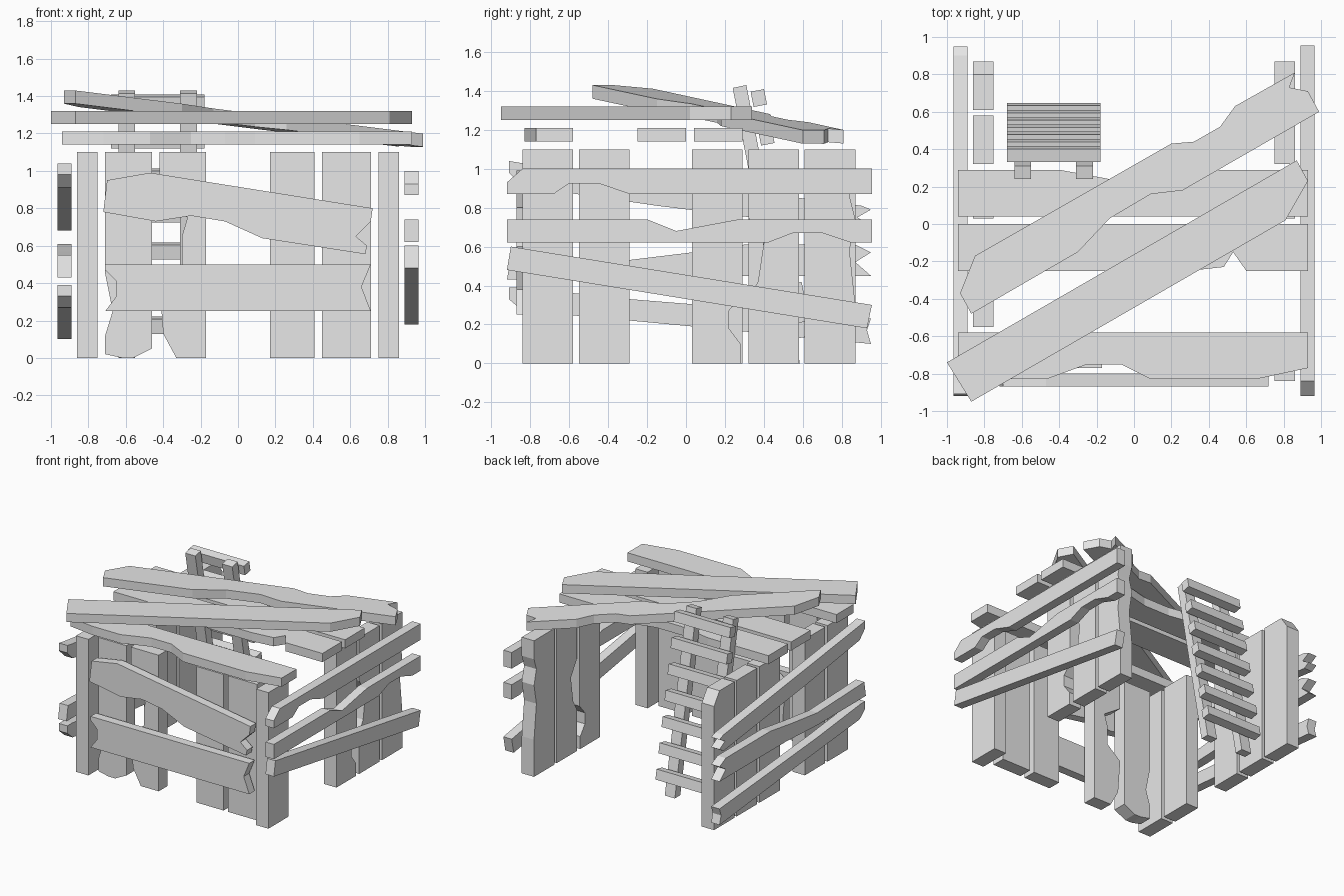
import bpy
import bmesh
import math
from mathutils import Vector

default_cube = bpy.data.objects.get("Cube")
if default_cube:
    bpy.data.objects.remove(default_cube, do_unlink=True)

wood = bpy.data.materials.new("pale_grey_wood")
wood.use_nodes = True
wood.diffuse_color = (0.8, 0.8, 0.8, 1)
wood.node_tree.nodes["Principled BSDF"].inputs["Base Color"].default_value = wood.diffuse_color

# Each plane maps an outline point (u, v) and a depth d to model space
PLANES = {
    "front": lambda u, v, d: Vector((u, d, v)),
    "side": lambda u, v, d: Vector((d, u, v)),
    "top": lambda u, v, d: Vector((u, v, d)),
}


def plank(name, plane, outline, start, end, slope=None):
    """Extrude an outline drawn on a plane from one depth to another."""
    place = PLANES[plane]
    mesh_builder = bmesh.new()
    corners = [mesh_builder.verts.new(place(u, v, start)) for u, v in outline]
    face = mesh_builder.faces.new(corners)
    extruded = bmesh.ops.extrude_face_region(mesh_builder, geom=[face])
    moved = [item for item in extruded["geom"] if isinstance(item, bmesh.types.BMVert)]
    bmesh.ops.translate(mesh_builder, verts=moved, vec=place(0, 0, end - start))
    if slope:
        for vert in mesh_builder.verts:
            vert.co.z += slope(vert.co)
    bmesh.ops.recalc_face_normals(mesh_builder, faces=mesh_builder.faces)
    mesh = bpy.data.meshes.new(name)
    mesh_builder.to_mesh(mesh)
    mesh_builder.free()
    mesh.materials.append(wood)
    plank_object = bpy.data.objects.new(name, mesh)
    bpy.context.collection.objects.link(plank_object)
    return plank_object


def rectangle(left, right, bottom, top):
    return [(left, bottom), (right, bottom), (right, top), (left, top)]


WALL_TOP = 1.1
WALL_IN, WALL_OUT = 0.75, 0.86
RAIL_IN, RAIL_OUT = 0.89, 0.965
FRONT_OUT, FRONT_IN = -0.77, -0.66

# Upright boards of the right wall (-x)
right_wall = {
    "right_wall_corner_board": rectangle(-.84, -.58, 0, WALL_TOP),
    "right_wall_second_board": rectangle(-.55, -.29, 0, WALL_TOP),
    "right_wall_third_board": rectangle(.03, .29, 0, WALL_TOP),
    "right_wall_fourth_board": rectangle(.32, .58, 0, WALL_TOP),
    "right_wall_back_board": [
        (.61, 0), (.87, 0), (.87, 1), (.8, WALL_TOP), (.61, WALL_TOP)],
}
for name, outline in right_wall.items():
    plank(name, "side", outline, -WALL_OUT, -WALL_IN)

# Upright boards of the left wall (+x), with broken edges
left_wall = {
    "left_wall_corner_board": rectangle(-.84, -.58, 0, WALL_TOP),
    "left_wall_inner_board": [
        (.03, 0), (.28, 0), (.28, .1), (.22, .18), (.22, .27), (.29, .35),
        (.29, WALL_TOP), (.03, WALL_TOP)],
    "left_wall_middle_board": [
        (.32, 0), (.58, 0), (.58, WALL_TOP), (.32, WALL_TOP),
        (.32, .75), (.4, .62), (.37, .42), (.32, .33)],
    "left_wall_back_board": [
        (.61, 0), (.87, 0), (.87, .3), (.84, .58), (.87, .74), (.84, .86),
        (.87, .95), (.87, WALL_TOP), (.61, WALL_TOP)],
}
for name, outline in left_wall.items():
    plank(name, "side", outline, WALL_IN, WALL_OUT)

# Upright boards of the front wall, broken on the right half
front_wall = {
    "front_wall_broken_outer_board": [
        (-.71, .02), (-.62, 0), (-.56, 0), (-.46, .05), (-.46, WALL_TOP),
        (-.71, WALL_TOP), (-.71, .45), (-.67, .25), (-.71, .12)],
    "front_wall_broken_inner_board": [
        (-.33, 0), (-.17, 0), (-.17, WALL_TOP), (-.42, WALL_TOP), (-.42, .85),
        (-.27, .75), (-.3, .65), (-.3, .5), (-.42, .4), (-.4, .13)],
    "front_wall_inner_board": rectangle(.17, .41, 0, WALL_TOP),
    "front_wall_outer_board": rectangle(.45, .71, 0, WALL_TOP),
}
for name, outline in front_wall.items():
    plank(name, "front", outline, FRONT_OUT, FRONT_IN)

# Cross planks nailed to the front
plank("front_lower_cross_plank", "front", [
    (-.71, .25), (.71, .25), (.66, .38), (.71, .5), (-.71, .5),
    (-.71, .47), (-.65, .41), (-.65, .33)], -.87, -.8)
plank("front_upper_cross_plank", "front", [
    (-.72, .78), (-.44, .73), (-.25, .76), (-.07, .73), (.13, .64), (.68, .555),
    (.69, .6), (.63, .65), (.71, .73), (.72, .8), (-.47, .99), (-.7, .95)], -.87, -.8)

# Cross planks on the left side (+x)
left_rails = {
    "left_upper_rail": [
        (-.92, .87), (-.68, .87), (-.6, .925), (-.45, .925), (-.29, .87),
        (.955, .87), (.955, 1), (-.84, 1), (-.92, .93)],
    "left_middle_rail": [
        (-.92, .62), (.42, .62), (.55, .67), (.7, .67), (.85, .62), (.955, .62),
        (.955, .74), (.27, .74), (-.05, .68), (-.2, .74), (-.92, .74)],
    "left_lower_rail": [(-.92, .48), (.93, .18), (.955, .3), (-.9, .6)],
}
for name, outline in left_rails.items():
    plank(name, "side", outline, RAIL_IN, RAIL_OUT)

# Cross planks on the right side (-x)
right_rails = {
    "right_upper_rail": [
        (-.91, .98), (-.84, .91), (-.15, .81), (.9, .68), (.95, .71), (.88, .75),
        (.95, .79), (.9, .81), (-.85, 1.03), (-.91, 1.04)],
    "right_middle_rail": [
        (-.92, .43), (-.3, .43), (.1, .45), (.95, .45), (.87, .52), (.95, .57),
        (.87, .61), (.3, .61), (.03, .57), (-.3, .53), (-.9, .55)],
    "right_lower_rail": [
        (-.91, .33), (-.84, .27), (-.29, .22), (.03, .19), (.95, .1), (.93, .17),
        (.95, .23), (-.29, .33), (-.85, .39), (-.91, .39)],
}
for name, outline in right_rails.items():
    plank(name, "side", outline, -RAIL_OUT, -RAIL_IN)

# Flat roof planks
roof = {
    "roof_front_plank": [
        (-.94, -.8), (-.72, -.83), (-.47, -.83), (-.25, -.75), (-.07, -.75),
        (.09, -.83), (.65, -.83), (.93, -.77), (.93, -.58), (-.94, -.58)],
    "roof_middle_plank": [
        (-.94, -.25), (.3, -.25), (.48, -.23), (.53, -.15), (.6, -.25),
        (.93, -.25), (.93, 0), (-.94, 0)],
    "roof_back_plank": [
        (-.94, .04), (.93, .04), (.93, .29), (.3, .29), (.1, .24),
        (-.13, .24), (-.4, .29), (-.94, .29)],
}
for name, outline in roof.items():
    plank(name, "top", outline, 1.14, 1.21)

# Diagonal roof planks, the rear one sloping down along its length
plank("roof_front_diagonal", "top", [
    (-1, -.74), (-.87, -.95), (.81, .02), (.93, .23), (.87, .34)], 1.25, 1.32)
plank("roof_rear_diagonal", "top", [
    (-.93, -.37), (-.87, -.48), (-.3, -.15), (-.13, .03), (.09, .16), (.26, .18),
    (.99, .6), (.93, .71), (.83, .73), (.86, .81), (.54, .63), (.46, .52),
    (.32, .44), (.2, .43), (-.85, -.17)], 1.253, 1.323,
    slope=lambda point: -0.108 * (point.x * 0.86 + point.y * 0.5))

# Leaning ladder
for side_name, rail_left in (("right", -.64), ("left", -.31)):
    plank("ladder_" + side_name + "_rail", "side",
          [(.515, 0), (.585, 0), (.31, 1.43), (.24, 1.415)], rail_left, rail_left + .09)

lean = math.atan(0.195)
along = Vector((-math.sin(lean), math.cos(lean))) * 0.04
across = Vector((math.cos(lean), math.sin(lean))) * 0.035
for step in range(7):
    height = 0.175 + step * 0.198
    centre = Vector((0.61 - height * math.tan(lean) + 0.03, height))
    outline = [centre - along - across, centre - along + across,
               centre + along + across, centre + along - across]
    plank("ladder_rung", "side", outline, -.68, -.18)
